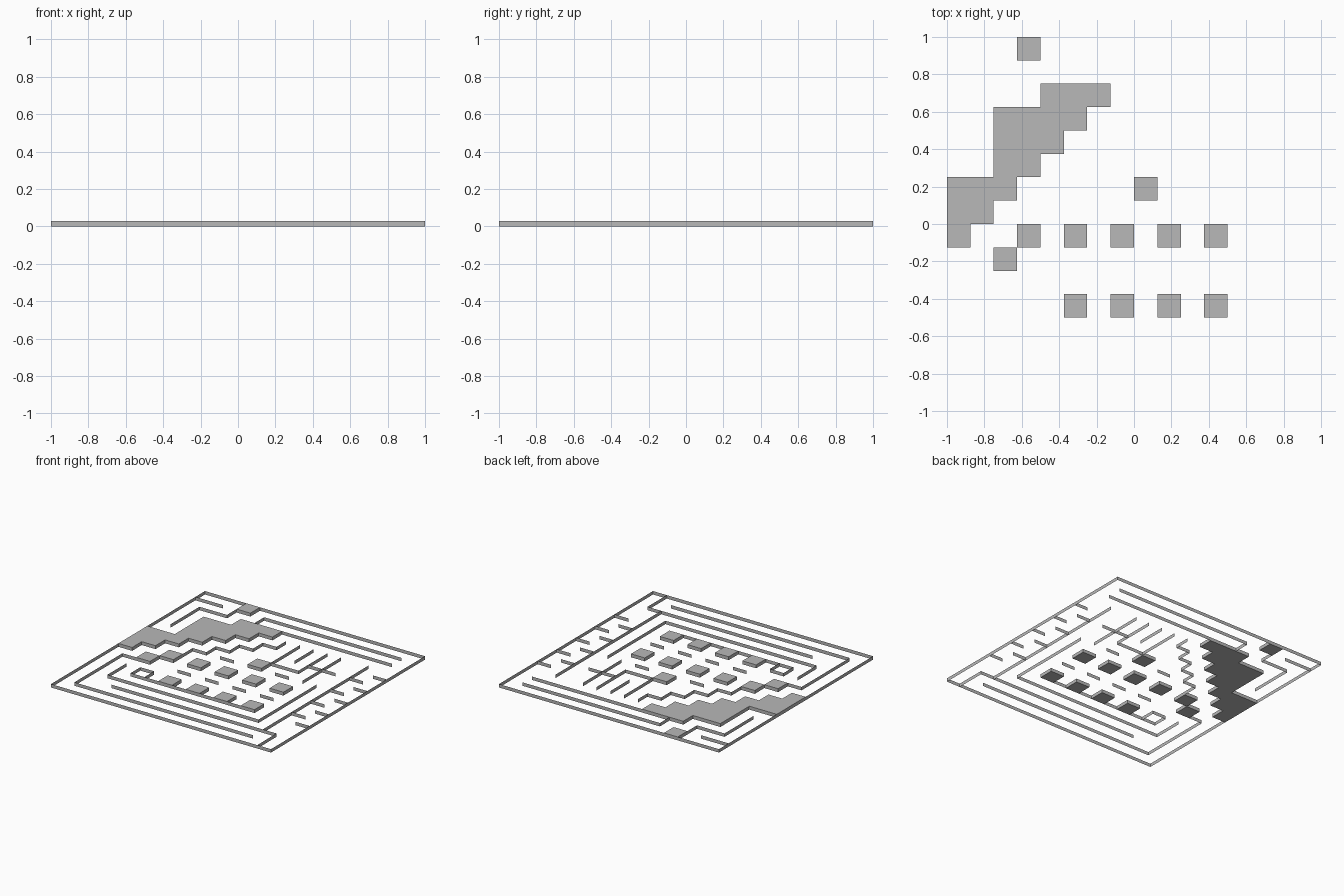
import bpy
import bmesh

cube = bpy.data.objects.get("Cube")
if cube:
    bpy.data.objects.remove(cube)

CELL = 0.125
HEIGHT = 0.028

grey = bpy.data.materials.new("stone_grey")
grey.use_nodes = True
colour = (0.48, 0.48, 0.48, 1)
grey.diffuse_color = colour
grey.node_tree.nodes["Principled BSDF"].inputs["Base Color"].default_value = colour


def finish(bm, name):
    mesh = bpy.data.meshes.new(name)
    bm.to_mesh(mesh)
    bm.free()
    mesh.materials.append(grey)
    obj = bpy.data.objects.new(name, mesh)
    bpy.context.collection.objects.link(obj)


def point(i, j, z=0.0):
    """Grid corner to model space."""
    return (i * CELL - 1, j * CELL - 1, z)


def walls(name, paths):
    """Thin upright sheets along each path of grid corners."""
    bm = bmesh.new()
    for path in paths:
        for a, b in zip(path, path[1:]):
            corners = [point(*a), point(*b), point(*b, HEIGHT), point(*a, HEIGHT)]
            bm.faces.new([bm.verts.new(c) for c in corners])
    finish(bm, name)


def blocks(name, cells):
    """Solid raised cells, joined where they touch."""
    bm = bmesh.new()
    for i, j in cells:
        ring = [(i, j), (i + 1, j), (i + 1, j + 1), (i, j + 1)]
        bm.faces.new([bm.verts.new(point(*c)) for c in ring])
    bmesh.ops.remove_doubles(bm, verts=bm.verts[:], dist=0.001)
    base = bm.faces[:]
    top = bmesh.ops.extrude_face_region(bm, geom=base, use_keep_orig=True)
    lifted = [v for v in top["geom"] if isinstance(v, bmesh.types.BMVert)]
    bmesh.ops.translate(bm, verts=lifted, vec=(0, 0, HEIGHT))
    bmesh.ops.recalc_face_normals(bm, faces=bm.faces[:])
    finish(bm, name)


# Large stepped block: row -> first and last column
rows = {13: (4, 6), 12: (2, 5), 11: (2, 4), 10: (2, 3), 9: (0, 2), 8: (0, 1), 7: (0, 0)}
blocks("stepped_block", [(i, j) for j, (a, b) in rows.items() for i in range(a, b + 1)])

# Single square blocks
pillars = [(i, j) for j in (4, 7) for i in range(5, 12, 2)]
pillars += [(3, 7), (2, 6), (8, 9), (3, 15)]
for n, cell in enumerate(pillars):
    blocks(f"square_block_{n + 1}", [cell])

# Outer boundary
walls("outer_wall", [[(0, 0), (16, 0), (16, 16), (0, 16), (0, 0)]])

# Back left corner and back corridors
walls("back_walls", [
    [(0, 15), (2, 15)],
    [(1, 11), (1, 14), (3, 14), (3, 15)],
    [(5, 14), (5, 15), (15, 15)],
    [(7, 14), (15, 14)],
])

# Nested corridors along the front
walls("front_walls", [
    [(14, 1), (1, 1), (1, 6), (2, 6)],
    [(15, 0), (15, 2), (3, 2)],
    [(2, 5), (2, 3), (13, 3), (13, 9)],
    [(4, 4), (12, 4)],
])

# Small open box
walls("open_box", [[(3, 4), (4, 4), (4, 5), (3, 5), (3, 4)]])

# Staircase wall following the stepped block
stair = [(4, 8)]
for k in range(4):
    stair += [(4 + k, 9 + k), (5 + k, 9 + k)]
walls("stair_wall", [stair + [(8, 13)]])

# Short dividers among the square blocks
walls("dividers", [[(i, 6), (i + 1, 6)] for i in range(5, 12, 2)]
      + [[(i, 9), (i + 1, 9)] for i in (6, 10)])

# Side corridor with alternating stubs
walls("side_wall", [[(14, 2), (14, 13)]])
walls("side_stubs", [[(15, j), (16, j)] for j in range(4, 13, 2)]
      + [[(14, j), (15, j)] for j in range(5, 12, 2)])

# Comb of partitions behind the square blocks
walls("partitions", [
    [(9, 10), (9, 13)],
    [(10, 11), (10, 13)],
    [(11, 10), (11, 13)],
    [(12, 9), (12, 13)],
    [(9, 10), (11, 10)],
    [(11, 11), (13, 11)],
])
